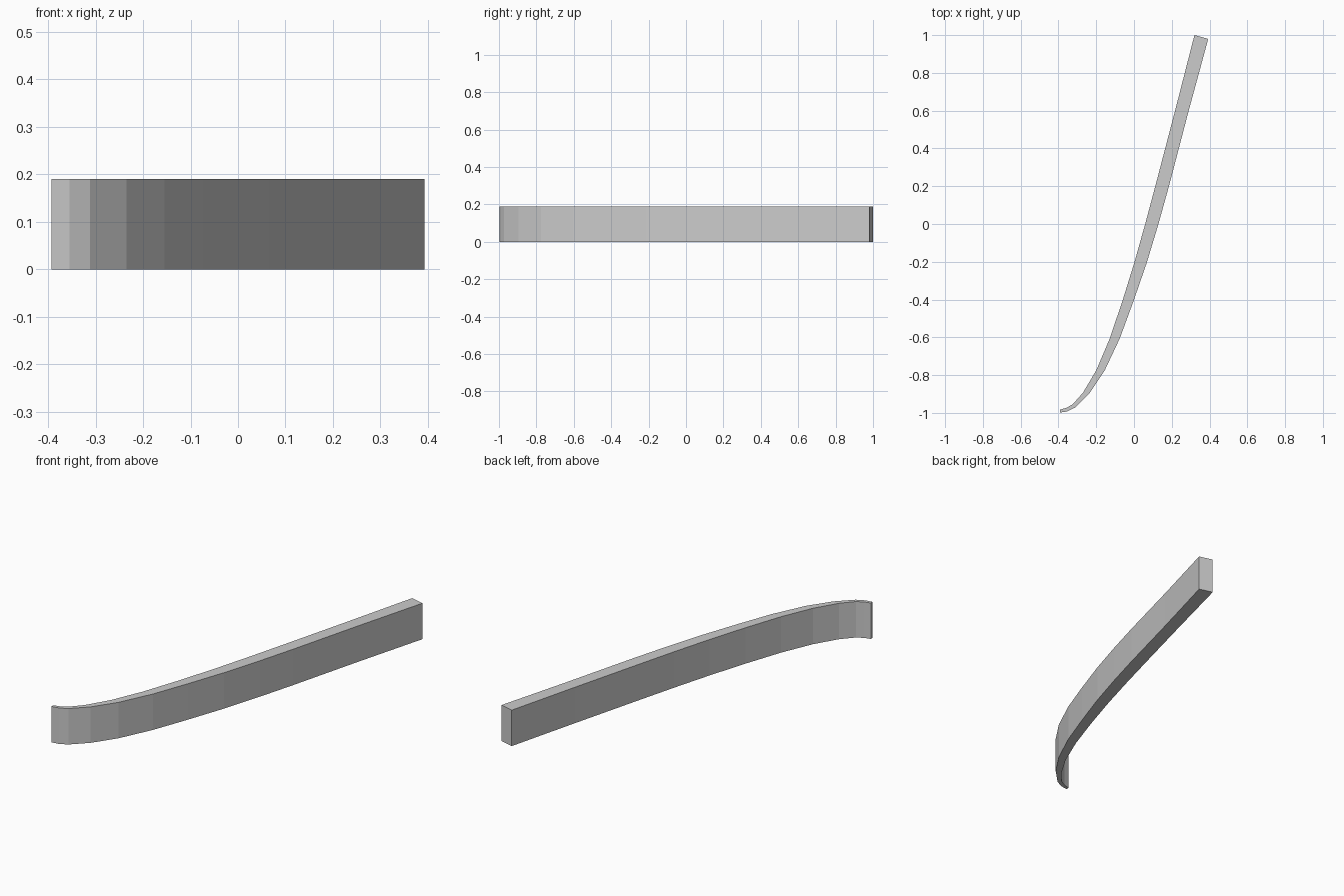
import bpy, bmesh

if "Cube" in bpy.data.objects:
    bpy.data.objects.remove(bpy.data.objects["Cube"])

HEIGHT = 0.19

# Paired outline points seen from above: inner (left) edge, outer (right) edge
SECTIONS = [
    ((-0.393, -0.983), (-0.393, -0.998)),
    ((-0.360, -0.974), (-0.355, -0.993)),
    ((-0.325, -0.955), (-0.312, -0.972)),
    ((-0.270, -0.893), (-0.235, -0.895)),
    ((-0.200, -0.775), (-0.155, -0.775)),
    ((-0.130, -0.610), (-0.075, -0.605)),
    ((-0.062, -0.410), (-0.005, -0.415)),
    ((0.003, -0.200), (0.066, -0.210)),
    ((0.062, 0.010), (0.128, -0.005)),
    ((0.118, 0.220), (0.185, 0.200)),
    ((0.220, 0.610), (0.287, 0.590)),
    ((0.320, 1.000), (0.393, 0.980)),
]

# Curved bar: a swept rectangular section that tapers towards the hooked end
bm = bmesh.new()
rings = []
for (ax, ay), (bx, by) in SECTIONS:
    rings.append([bm.verts.new(p) for p in (
        (ax, ay, 0), (bx, by, 0), (bx, by, HEIGHT), (ax, ay, HEIGHT))])
for r, s in zip(rings, rings[1:]):
    for i in range(4):
        j = (i + 1) % 4
        bm.faces.new((r[i], r[j], s[j], s[i]))

# End caps
bm.faces.new(rings[0])
bm.faces.new(rings[-1])
bmesh.ops.recalc_face_normals(bm, faces=bm.faces)

mesh = bpy.data.meshes.new("curved_bar")
bm.to_mesh(mesh)
bm.free()
bpy.context.collection.objects.link(bpy.data.objects.new("curved_bar", mesh))
